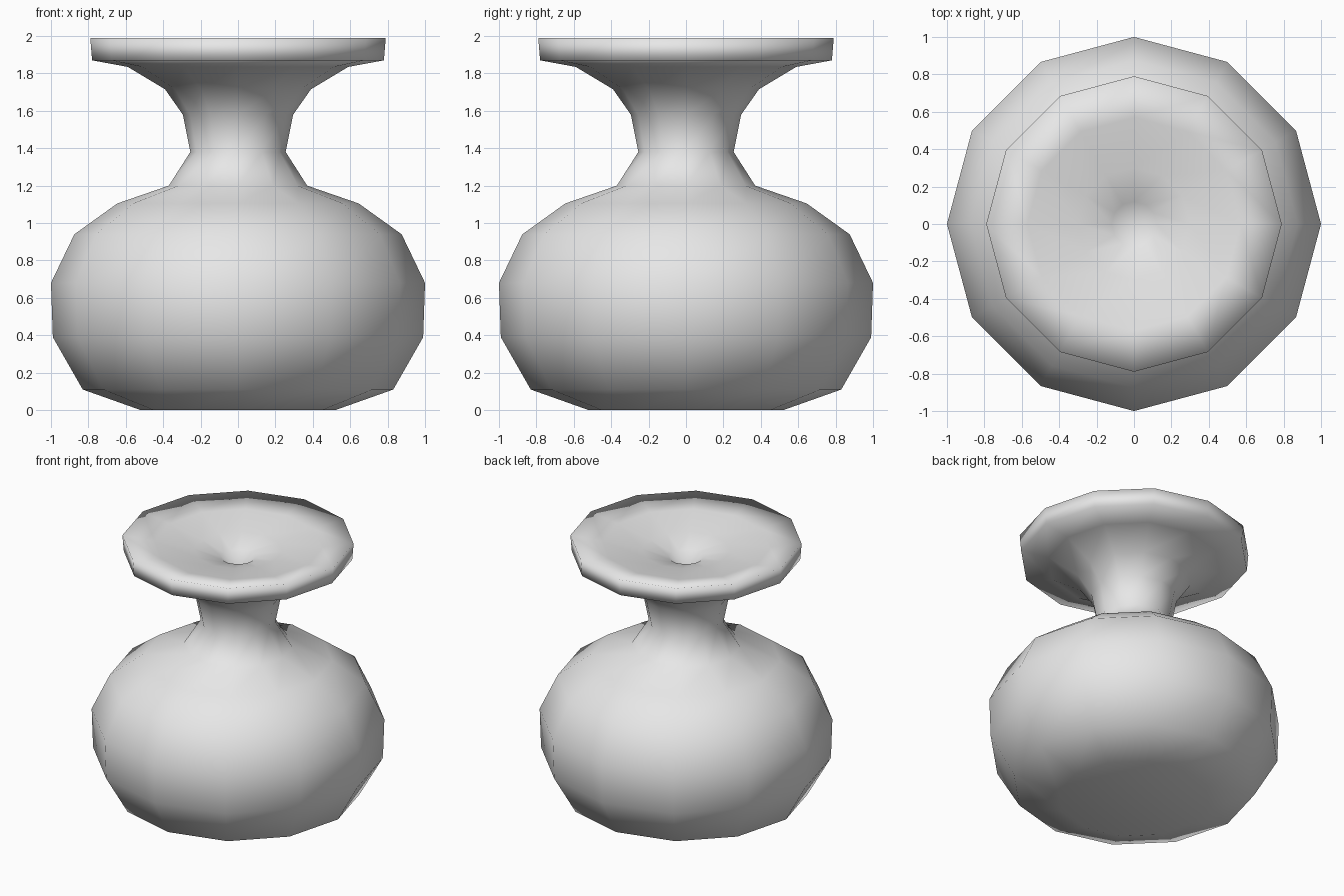
import bpy
import bmesh
from math import cos, sin, tau

cube = bpy.data.objects.get("Cube")
if cube:
    bpy.data.objects.remove(cube, do_unlink=True)

SIDES = 12

# Outline (radius, height) from the base, up the belly and neck, over the rim into the dish
profile = [
    (0.0, 0.0), (0.52, 0.0), (0.83, 0.11), (0.99, 0.39), (1.0, 0.68),
    (0.875, 0.94), (0.645, 1.105), (0.37, 1.2), (0.255, 1.38),
    (0.295, 1.58), (0.39, 1.715), (0.59, 1.835), (0.78, 1.87),
    (0.79, 1.99), (0.57, 1.955), (0.3, 1.91), (0.12, 1.86), (0.0, 1.77),
]


def make_material(name, colour):
    mat = bpy.data.materials.new(name)
    mat.use_nodes = True
    mat.diffuse_color = colour
    bsdf = next(n for n in mat.node_tree.nodes if n.type == 'BSDF_PRINCIPLED')
    bsdf.inputs["Base Color"].default_value = colour
    return mat


def lathe(name, points, material):
    """Turn an outline around z; points on the axis become single poles."""
    bm = bmesh.new()
    rings = []
    for r, z in points:
        count = SIDES if r > 0 else 1
        rings.append([bm.verts.new((r * cos(tau * i / SIDES), r * sin(tau * i / SIDES), z))
                      for i in range(count)])
    for low, high in zip(rings, rings[1:]):
        for i in range(SIDES):
            j = i + 1
            corners = [low[i % len(low)], low[j % len(low)],
                       high[j % len(high)], high[i % len(high)]]
            bm.faces.new(list(dict.fromkeys(corners)))
    bmesh.ops.recalc_face_normals(bm, faces=bm.faces)
    for face in bm.faces:
        face.smooth = True
    mesh = bpy.data.meshes.new(name)
    bm.to_mesh(mesh)
    bm.free()
    mesh.materials.append(material)
    obj = bpy.data.objects.new(name, mesh)
    bpy.context.collection.objects.link(obj)
    return obj


# Round-bellied vase with a narrow neck and a wide dished rim
lathe("vase", profile, make_material("light grey", (0.8, 0.8, 0.8, 1.0)))
